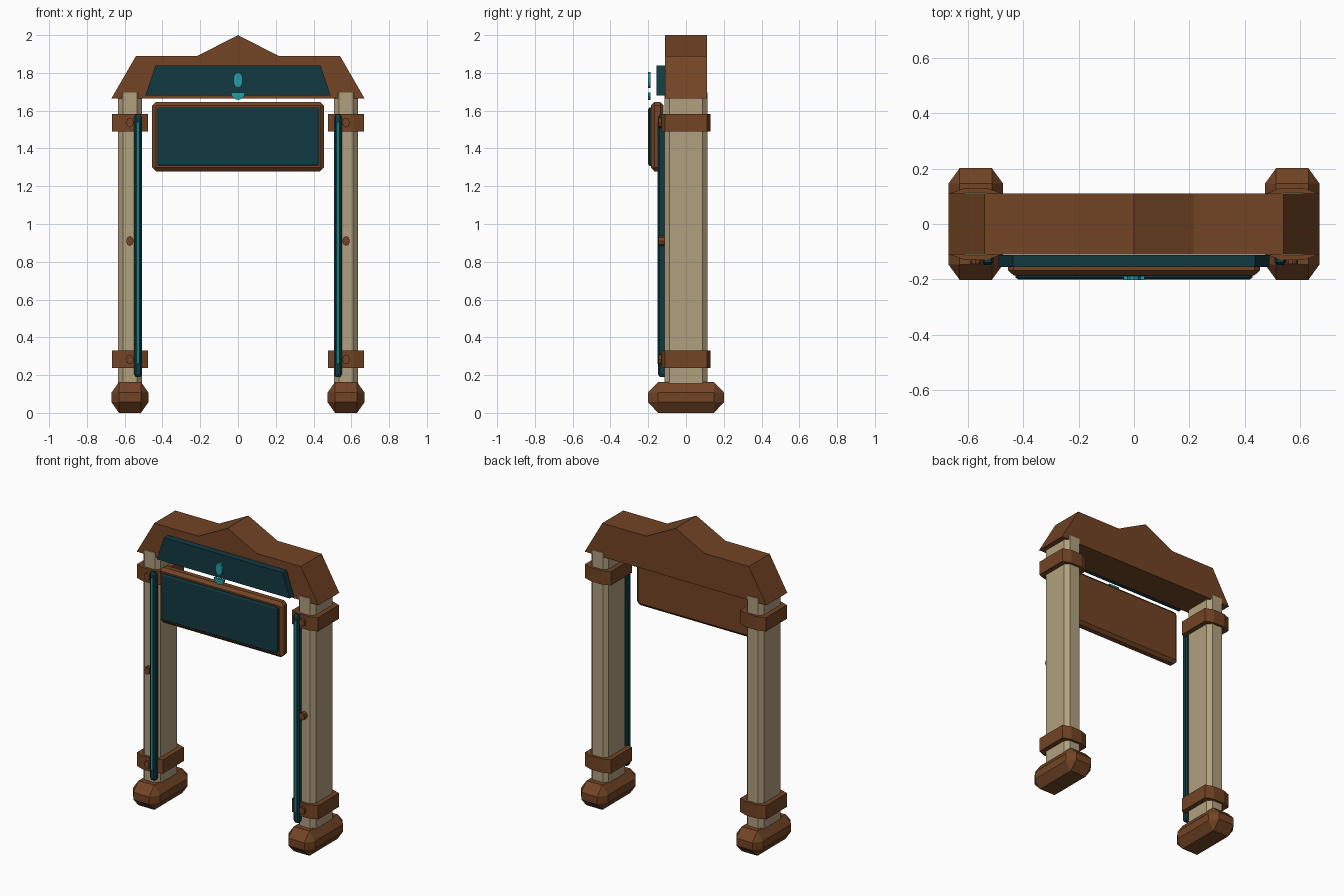
import bpy, bmesh, math
from mathutils import Vector

cube = bpy.data.objects.get("Cube")
if cube:
    bpy.data.objects.remove(cube, do_unlink=True)


def material(name, rgb):
    m = bpy.data.materials.new(name)
    m.use_nodes = True
    m.diffuse_color = (*rgb, 1)
    m.node_tree.nodes["Principled BSDF"].inputs["Base Color"].default_value = (*rgb, 1)
    return m


BROWN = material("brown wood", (0.17, 0.058, 0.018))
BEIGE = material("beige stone", (0.44, 0.35, 0.21))
DARK = material("dark teal", (0.006, 0.042, 0.055))
BRIGHT = material("bright teal", (0.016, 0.34, 0.37))


def finish(name, bm, mat):
    bmesh.ops.recalc_face_normals(bm, faces=bm.faces[:])
    mesh = bpy.data.meshes.new(name)
    bm.to_mesh(mesh)
    bm.free()
    mesh.materials.append(mat)
    obj = bpy.data.objects.new(name, mesh)
    bpy.context.collection.objects.link(obj)
    return obj


def prism(name, outline, axis, start, end, mat):
    """Extrude an outline along y (outline in x, z) or along z (outline in x, y)."""
    bm = bmesh.new()
    place = (lambda u, v: (u, start, v)) if axis == "y" else (lambda u, v: (u, v, start))
    face = bm.faces.new([bm.verts.new(place(u, v)) for u, v in outline])
    new = bmesh.ops.extrude_face_region(bm, geom=[face])["geom"]
    step = Vector((0, end - start, 0) if axis == "y" else (0, 0, end - start))
    bmesh.ops.translate(bm, vec=step, verts=[g for g in new if isinstance(g, bmesh.types.BMVert)])
    return finish(name, bm, mat)


def chamfer_box(name, centre, half, cut, mat):
    """Box with every edge chamfered by a separate amount on each axis."""
    bm = bmesh.new()
    for full in range(3):
        size = [h if i == full else h - c for i, (h, c) in enumerate(zip(half, cut))]
        for sx in (-1, 1):
            for sy in (-1, 1):
                for sz in (-1, 1):
                    bm.verts.new([c + s * d for c, s, d in zip(centre, (sx, sy, sz), size)])
    bmesh.ops.convex_hull(bm, input=bm.verts[:])
    bmesh.ops.dissolve_limit(bm, angle_limit=0.01, verts=bm.verts[:], edges=bm.edges[:])
    return finish(name, bm, mat)


def octagon(cx, cy, hx, hy, dx, dy):
    quarter = [(hx, hy - dy), (hx - dx, hy)]
    right = [(x, -y) for x, y in reversed(quarter)] + quarter
    return [(cx + x, cy + y) for x, y in right + [(-x, -y) for x, y in right]]


def oval(cx, cz, rx, rz, sides, sweep=math.tau, turn=0.0):
    count = sides if sweep == math.tau else sides + 1
    return [(cx + rx * math.cos(turn + sweep * i / sides),
             cz + rz * math.sin(turn + sweep * i / sides)) for i in range(count)]


# Posts with their feet, straps, bolts and light strips
for side, s in (("right", -1), ("left", 1)):
    x = 0.572 * s
    chamfer_box(side + "_foot", (x, 0, 0.082), (0.098, 0.202, 0.082), (0.04, 0.055, 0.057), BROWN)
    prism(side + "_post", octagon(x, 0, 0.063, 0.114, 0.025, 0.027), "z", 0.15, 1.695, BEIGE)
    for level, z in (("lower", 0.283), ("upper", 1.537)):
        prism(f"{side}_{level}_strap", octagon(x, 0, 0.095, 0.13, 0.055, 0.02),
              "z", z - 0.046, z + 0.046, BROWN)
    for level, z in (("lower", 0.283), ("middle", 0.91), ("upper", 1.537)):
        prism(f"{side}_{level}_bolt", oval(x, z, 0.02, 0.026, 8), "y", -0.145, -0.1, BROWN)
    xs = 0.529 * s
    chamfer_box(side + "_light_strip", (xs, -0.127, 0.885), (0.021, 0.021, 0.695),
                (0.009, 0.009, 0.015), DARK)
    chamfer_box(side + "_light_line", (xs, -0.148, 0.9), (0.008, 0.004, 0.64),
                (0.002, 0.002, 0.002), BRIGHT)

# Gabled roof beam
half_roof = [(0.67, 1.665), (0.54, 1.89), (0.215, 1.89)]
prism("roof_beam", half_roof + [(0, 2.0)] + [(-u, v) for u, v in reversed(half_roof)],
      "y", -0.11, 0.11, BROWN)

# Header panel with its emblem
prism("header_panel", [(-0.49, 1.68), (0.49, 1.68), (0.438, 1.838), (-0.438, 1.838)],
      "y", -0.155, -0.112, DARK)
prism("emblem_gem", oval(0, 1.762, 0.026, 0.042, 10, turn=math.pi / 2), "y", -0.202, -0.188, BRIGHT)
prism("emblem_bowl", oval(0, 1.697, 0.038, 0.04, 6, math.pi, math.pi), "y", -0.202, -0.188, BRIGHT)

# Hanging sign board
chamfer_box("sign_frame", (0, -0.152, 1.463), (0.455, 0.034, 0.184), (0.02, 0.018, 0.02), BROWN)
chamfer_box("sign_face", (0, -0.189, 1.463), (0.428, 0.011, 0.155), (0.01, 0.006, 0.01), DARK)
